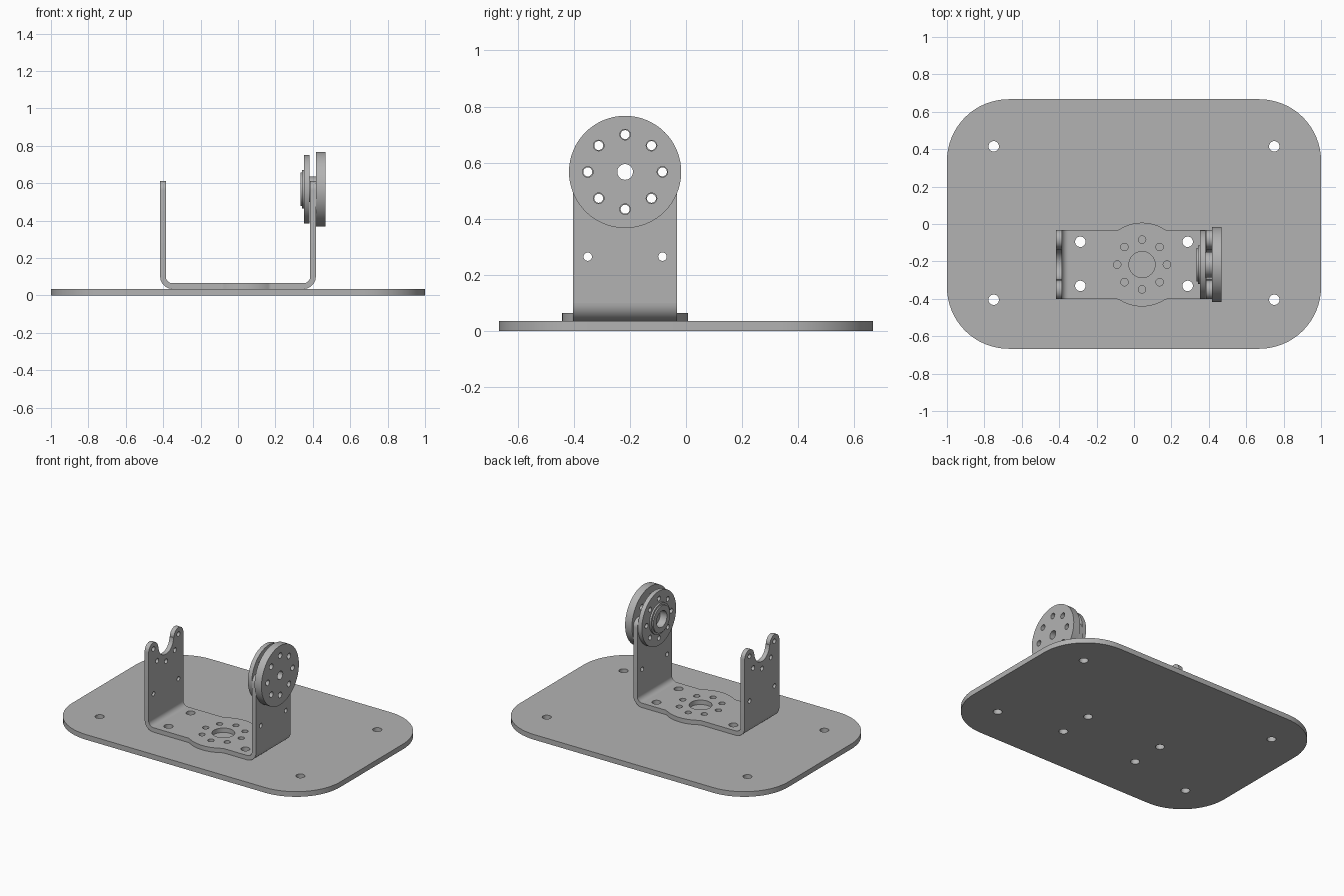
import bpy, bmesh
from math import cos, sin, radians, sqrt, atan2, degrees
from mathutils import Matrix, Vector

cube = bpy.data.objects.get("Cube")
if cube:
    bpy.data.objects.remove(cube)

grey = bpy.data.materials.new("metal grey")
grey.use_nodes = True
tone = (0.45, 0.45, 0.45, 1)
grey.diffuse_color = tone
grey.node_tree.nodes["Principled BSDF"].inputs["Base Color"].default_value = tone

FLAT = (Vector((1, 0, 0)), Vector((0, 1, 0)))     # outline drawn in x, y
SIDE = (Vector((0, 1, 0)), Vector((0, 0, 1)))     # outline drawn in y, z
FRONT = (Vector((1, 0, 0)), Vector((0, 0, 1)))    # outline drawn in x, z


def arc(u, v, r, start, end, n=16):
    angles = [radians(start + (end - start) * i / n) for i in range(n + 1)]
    return [(u + r * cos(a), v + r * sin(a)) for a in angles]


def circle(u, v, r, n=32):
    return arc(u, v, r, 0, 360, n)[:-1]


def hole_ring(u, v, r, steps=range(8)):
    """Holes spaced by eighths of a turn on the common bolt circle."""
    return [circle(u + BOLT * cos(radians(45 * k)), v + BOLT * sin(radians(45 * k)), r, 20)
            for k in steps]


def plate(name, outline, holes, axes, low, high):
    """Filled outline with holes, extruded from low to high along its normal."""
    curve = bpy.data.curves.new(name, 'CURVE')
    curve.dimensions = '2D'
    curve.fill_mode = 'BOTH'
    curve.extrude = (high - low) / 2
    for loop in [outline] + holes:
        spline = curve.splines.new('POLY')
        spline.points.add(len(loop) - 1)
        for point, (u, v) in zip(spline.points, loop):
            point.co = (u, v, 0, 1)
        spline.use_cyclic_u = True
    helper = bpy.data.objects.new(name + " outline", curve)
    bpy.context.collection.objects.link(helper)
    graph = bpy.context.evaluated_depsgraph_get()
    mesh = bpy.data.meshes.new_from_object(helper.evaluated_get(graph))
    bpy.data.objects.remove(helper)

    u, v = axes
    w = u.cross(v)
    frame = Matrix((u, v, w)).transposed().to_4x4()
    frame.translation = w * (low + high) / 2
    mesh.transform(frame)
    bm = bmesh.new()
    bm.from_mesh(mesh)
    bmesh.ops.remove_doubles(bm, verts=bm.verts, dist=0.0002)
    bmesh.ops.recalc_face_normals(bm, faces=bm.faces)
    bm.to_mesh(mesh)
    bm.free()
    mesh.materials.clear()
    mesh.materials.append(grey)
    obj = bpy.data.objects.new(name, mesh)
    bpy.context.collection.objects.link(obj)
    bpy.ops.object.select_all(action='DESELECT')
    obj.select_set(True)
    bpy.context.view_layer.objects.active = obj
    bpy.ops.object.shade_smooth_by_angle(angle=radians(30))
    return obj


Y, Z = -0.217, 0.567            # bracket centre line and axle height
BOLT = 0.133                    # bolt circle radius
HALF = 0.185                    # half width of the bracket
BASE, THICK = 0.035, 0.03       # base plate and sheet thickness
OUT, BEND = 0.416, 0.065        # bracket outer half length, bend radius

# Base plate with rounded corners, corner holes and bracket holes
outline = []
for sx, sy, a in ((1, 1, 0), (-1, 1, 90), (-1, -1, 180), (1, -1, 270)):
    outline += arc(sx * 0.67, sy * 0.337, 0.33, a, a + 90)
bracket_holes = [circle(sx * 0.287, Y + 0.004 + sy * 0.118, 0.028)
                 for sx in (-1, 1) for sy in (-1, 1)]
corner_holes = [circle(sx * 0.75, 0.005 + sy * 0.41, 0.028)
                for sx in (-1, 1) for sy in (-1, 1)]
plate("base_plate", outline, corner_holes + bracket_holes, FLAT, 0, BASE)

# Bracket floor, swelling around the servo hole with filleted shoulders
CX, R, F = 0.043, 0.224, 0.03
dx = sqrt((R + F) ** 2 - (HALF + F) ** 2)
t = degrees(atan2(HALF + F, dx))
end = OUT - BEND


def shoulder(turn):
    s = 1 if turn == 0 else -1
    pts = arc(dx, HALF + F, F, 270, 180 + t, 6)
    pts += arc(0, 0, R, t, 180 - t, 32)[1:-1]
    pts += arc(-dx, HALF + F, F, -t, -90, 6)
    return [(CX + s * u, Y + s * v) for u, v in pts]


outline = ([(end, Y - HALF), (end, Y + HALF)] + shoulder(0)
           + [(-end, Y + HALF), (-end, Y - HALF)] + shoulder(180))
plate("bracket_floor", outline,
      bracket_holes + [circle(CX, Y, 0.07)] + hole_ring(CX, Y, 0.02),
      FLAT, BASE, BASE + THICK)

# Bracket walls: two round-topped prongs with a cradle between them
wall = [(Y - HALF, BASE + BEND), (Y + HALF, BASE + BEND)]
wall += arc(Y + 0.135, Z - 0.005, 0.05, 0, 180)
wall += arc(Y, Z - 0.005, 0.08, 0, -180, 24)
wall += arc(Y - 0.135, Z - 0.005, 0.05, 0, 180)
wall_holes = hole_ring(Y, Z, 0.016, range(4, 9))
wall_holes += [circle(Y + s * BOLT, 0.265, 0.015, 20) for s in (-1, 1)]
for side, s in (("left", 1), ("right", -1)):
    low, high = sorted((s * OUT, s * (OUT - THICK)))
    plate("bracket_wall_" + side, wall, wall_holes, SIDE, low, high)
    bend = arc(end, BASE + BEND, BEND, 270, 360, 10)
    bend += arc(end, BASE + BEND, BEND - THICK, 360, 270, 10)
    bend = [(s * u, v) for u, v in bend]
    plate("bracket_bend_" + side, bend, [], FRONT, -Y - HALF, -Y + HALF)

# Axle stack on the left wall: outer disc, hub, inner disc and raised collar
bore = circle(Y, Z, 0.028)
wide_bore = circle(Y, Z, 0.055)
plate("outer_disc", circle(Y, Z, 0.2, 64), [bore] + hole_ring(Y, Z, 0.019),
      SIDE, OUT, 0.467)
plate("axle_hub", circle(Y, Z, 0.068, 40), [bore], SIDE, 0.383, OUT)
plate("inner_disc", circle(Y, Z, 0.183, 64), [wide_bore] + hole_ring(Y, Z, 0.016),
      SIDE, 0.354, 0.383)
plate("inner_collar", circle(Y, Z, 0.103, 48), [wide_bore], SIDE, 0.342, 0.354)
plate("collar_rim", circle(Y, Z, 0.09, 48), [wide_bore], SIDE, 0.333, 0.342)
